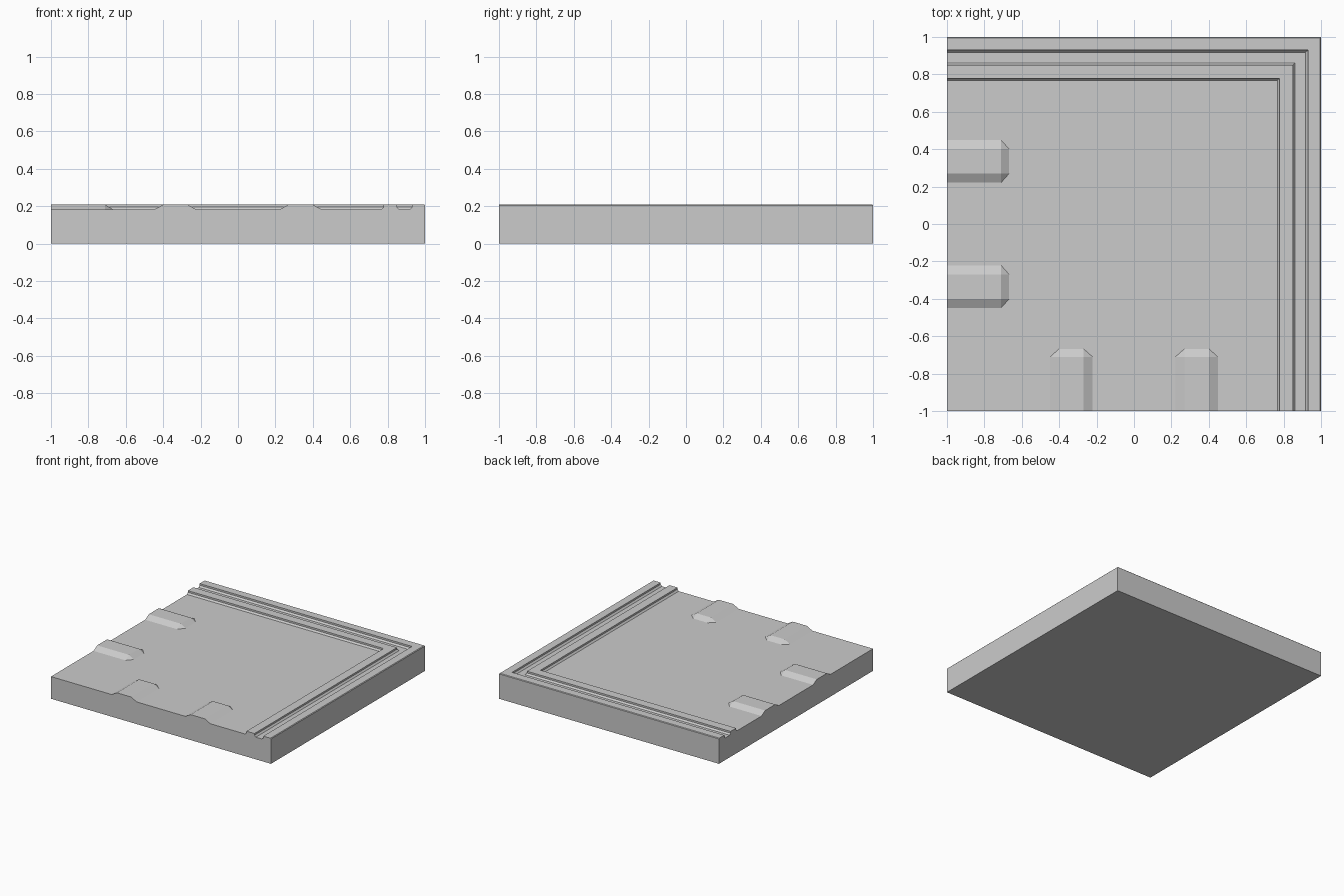
import bpy, bmesh

if "Cube" in bpy.data.objects:
    bpy.data.objects.remove(bpy.data.objects["Cube"])

FLOOR, TOP = 0.182, 0.209
# Border cross-section (offset from centre, height), floor to outer wall
TRIM = [(.766, FLOOR), (.778, .195), (.778, TOP), (.85, TOP), (.85, .195),
        (.862, FLOOR), (.918, FLOOR), (.93, .195), (.93, TOP),
        (.995, TOP), (1, .204), (1, 0)]
# Raised pads: base and top half-widths, end positions
PADS = (-.335, .335)
W_BASE, W_TOP, E_BASE, E_TOP = .113, .065, -.667, -.71

bm = bmesh.new()


def face(points):
    bm.faces.new([bm.verts.new(p) for p in points])


def both(points):
    """Add a face and its copy mirrored over the tile's diagonal."""
    face(points)
    face([(y, x, z) for x, y, z in reversed(points)])


# Mitred border strips
for (a, za), (b, zb) in zip(TRIM, TRIM[1:]):
    both([(a, -1, za), (b, -1, zb), (b, b, zb), (a, a, za)])

# Pads running in from the open edges, with clipped corners
floor_edge = [(-1, -1)]
wall = [(-1, -1, 0), (-1, -1, FLOOR)]
for c in PADS:
    for s in (-1, 1):
        o, i = c + s * W_BASE, c + s * W_TOP
        both([(o, -1, FLOOR), (o, E_TOP, FLOOR), (i, E_TOP, TOP), (i, -1, TOP)])
        both([(o, E_TOP, FLOOR), (i, E_BASE, FLOOR), (i, E_TOP, TOP)])
    l, r, li, ri = c - W_BASE, c + W_BASE, c - W_TOP, c + W_TOP
    both([(li, E_BASE, FLOOR), (ri, E_BASE, FLOOR), (ri, E_TOP, TOP), (li, E_TOP, TOP)])
    both([(li, -1, TOP), (ri, -1, TOP), (ri, E_TOP, TOP), (li, E_TOP, TOP)])
    floor_edge += [(l, -1), (l, E_TOP), (li, E_BASE), (ri, E_BASE), (r, E_TOP), (r, -1)]
    wall += [(l, -1, FLOOR), (li, -1, TOP), (ri, -1, TOP), (r, -1, FLOOR)]

# Open-edge side walls following the pad and border profiles
both(wall + [(t, -1, z) for t, z in TRIM])

# Floor around the pads, and the underside
t0 = TRIM[0][0]
floor_edge.append((t0, -1))
outline = floor_edge + [(t0, t0)] + [(y, x) for x, y in reversed(floor_edge[1:])]
face([(x, y, FLOOR) for x, y in outline])
face([(-1, -1, 0), (-1, 1, 0), (1, 1, 0), (1, -1, 0)])

bmesh.ops.remove_doubles(bm, verts=bm.verts, dist=1e-5)
bmesh.ops.recalc_face_normals(bm, faces=bm.faces)
bmesh.ops.triangulate(bm, faces=[f for f in bm.faces if len(f.verts) > 4])

mesh = bpy.data.meshes.new("floor_tile")
bm.to_mesh(mesh)
bm.free()
bpy.context.collection.objects.link(bpy.data.objects.new("floor_tile", mesh))
